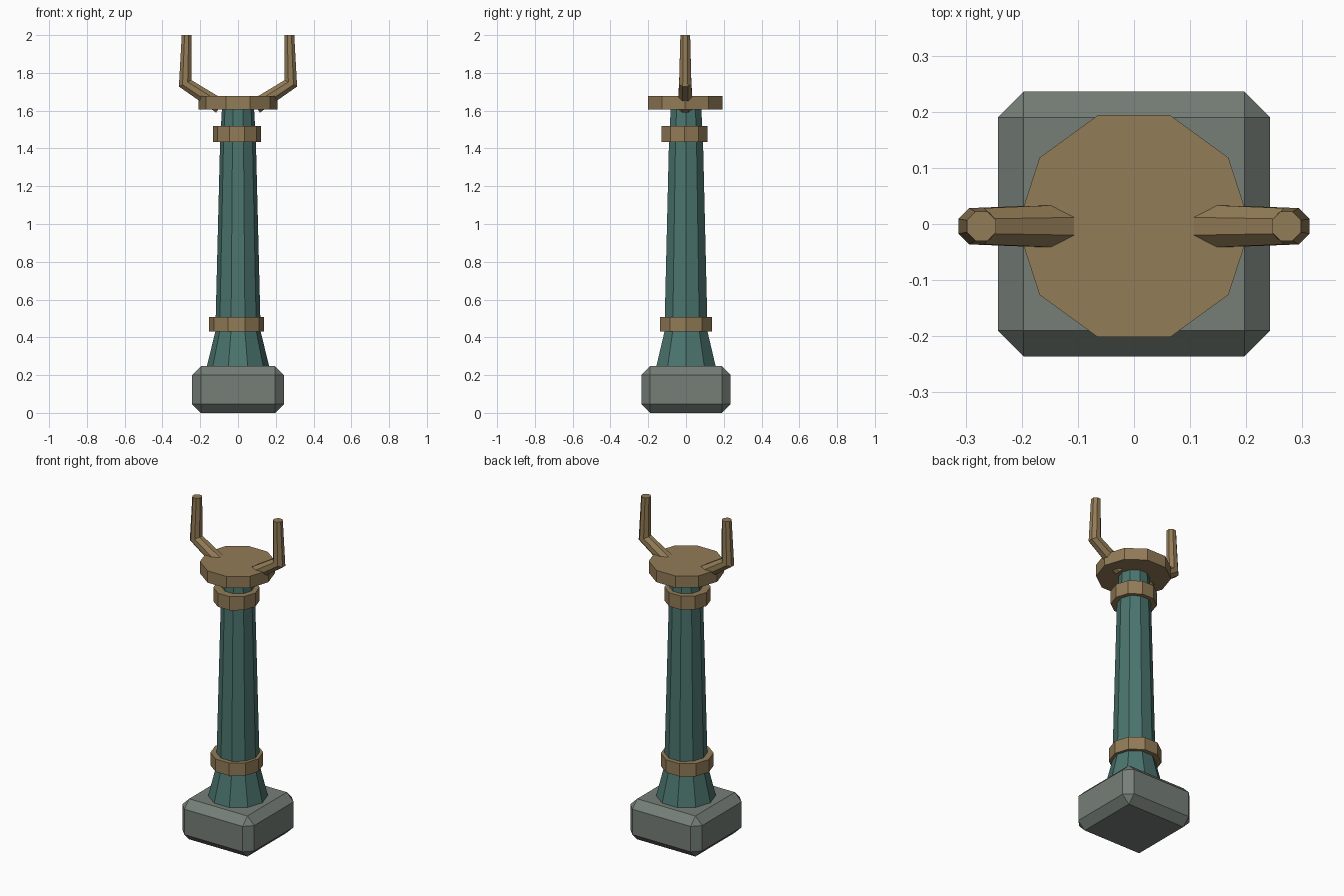
import bpy, bmesh, math
from mathutils import Vector

cube = bpy.data.objects.get("Cube")
if cube:
    bpy.data.objects.remove(cube, do_unlink=True)


def material(name, rgb):
    mat = bpy.data.materials.new(name)
    mat.use_nodes = True
    mat.diffuse_color = (*rgb, 1)
    mat.node_tree.nodes["Principled BSDF"].inputs["Base Color"].default_value = (*rgb, 1)
    return mat


STONE = material("grey stone", (0.18, 0.21, 0.185))
TEAL = material("teal metal", (0.07, 0.175, 0.155))
BRONZE = material("bronze", (0.29, 0.2, 0.095))


def make_object(name, bm, mat):
    bmesh.ops.recalc_face_normals(bm, faces=bm.faces)
    mesh = bpy.data.meshes.new(name)
    bm.to_mesh(mesh)
    bm.free()
    mesh.materials.append(mat)
    obj = bpy.data.objects.new(name, mesh)
    bpy.context.collection.objects.link(obj)
    return obj


def loft(name, rings, mat):
    """Join rings of points with quads and close both ends."""
    bm = bmesh.new()
    loops = [[bm.verts.new(p) for p in ring] for ring in rings]
    n = len(loops[0])
    for a, b in zip(loops, loops[1:]):
        for i in range(n):
            j = (i + 1) % n
            bm.faces.new((a[i], a[j], b[j], b[i]))
    bm.faces.new(loops[0])
    bm.faces.new(loops[-1])
    return make_object(name, bm, mat)


def turned(name, profile, mat, sides=10, x=0, y=0):
    """Upright faceted solid from (radius, height) pairs."""
    angles = [math.tau * i / sides for i in range(sides)]
    return loft(name, [[(x + r * math.cos(a), y + r * math.sin(a), z) for a in angles]
                       for r, z in profile], mat)


def prong(name, side):
    """Bent tapering octagonal tube with a mitred elbow."""
    path = [Vector((0.094, 0, 1.623)), Vector((0.28, 0, 1.745)), Vector((0.272, 0, 2))]
    radii = (0.043, 0.035, 0.028)
    lower = (path[1] - path[0]).normalized()
    upper = (path[2] - path[1]).normalized()
    middle = (lower + upper).normalized()
    rings = []
    for p, r, d in zip(path, radii, (lower, middle, Vector((0, 0, 1)))):
        across = Vector((d.z, 0, -d.x))
        stretch = 1 / middle.dot(lower) if d is middle else 1
        ring = []
        for i in range(8):
            a = math.tau * (i + 0.5) / 8
            q = p + across * (r * stretch * math.cos(a))
            ring.append((side * q.x, r * math.sin(a) - 0.004, q.z))
        rings.append(ring)
    return loft(name, rings, BRONZE)


# Chamfered plinth
bm = bmesh.new()
bmesh.ops.create_cube(bm, size=1)
for v in bm.verts:
    v.co = (v.co.x * 0.485, v.co.y * 0.472, (v.co.z + 0.5) * 0.247)
bmesh.ops.bevel(bm, geom=bm.edges[:], offset=0.046, segments=1, affect='EDGES')
make_object("plinth", bm, STONE)

# Tapering column with a flared foot
turned("column", [(0.168, 0.235), (0.12, 0.43), (0.095, 1.43), (0.084, 1.63)], TEAL)

# Bands and top plate
turned("lower_band", [(0.146, 0.43), (0.146, 0.508)], BRONZE, x=-0.008)
turned("upper_band", [(0.128, 1.435), (0.128, 1.518)], BRONZE, x=-0.005, y=-0.008)
turned("top_plate", [(0.208, 1.605), (0.208, 1.677)], BRONZE, y=-0.004)

# Fork prongs
prong("left_prong", 1)
prong("right_prong", -1)
